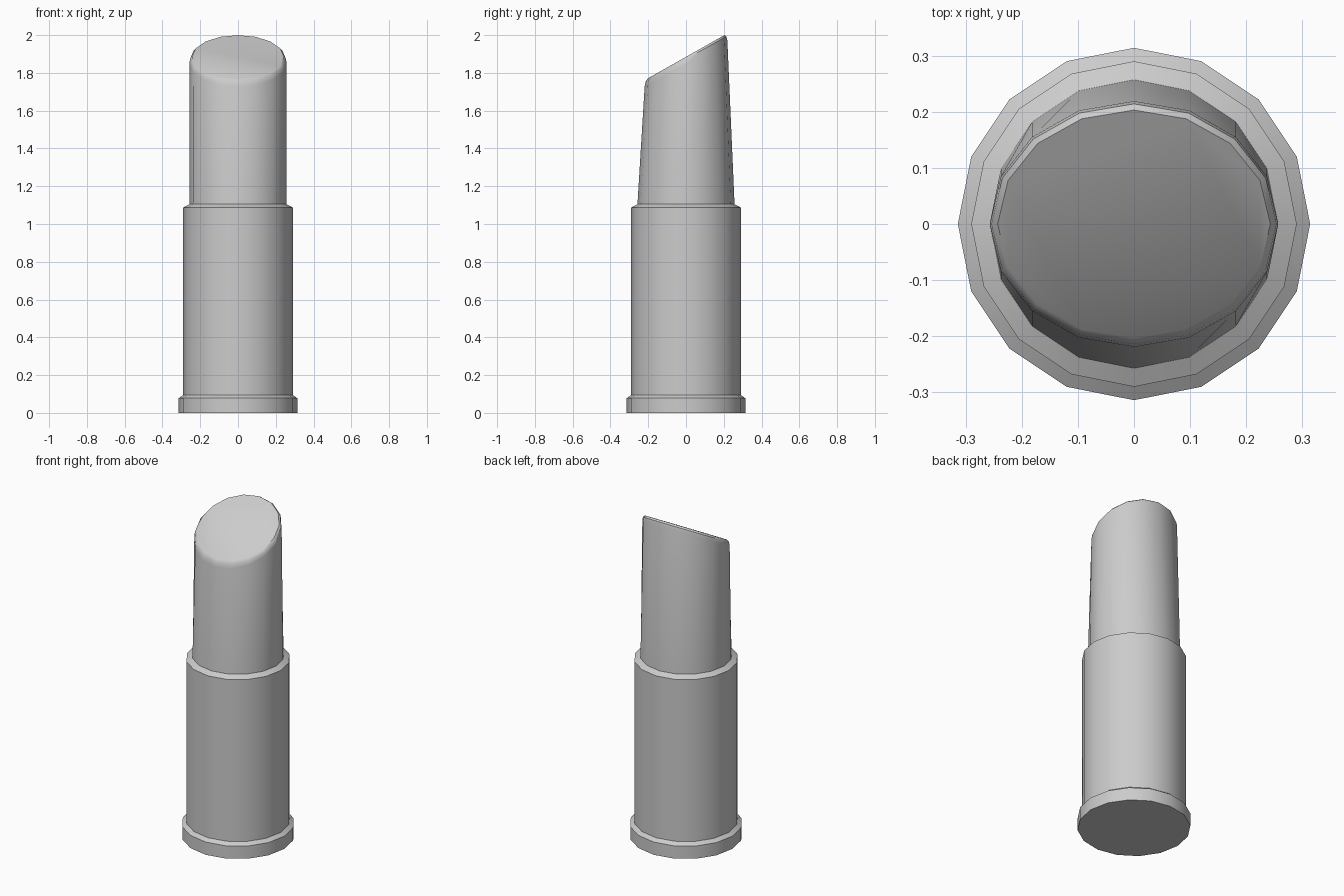
import bpy, bmesh
from math import cos, sin, tau, radians

if "Cube" in bpy.data.objects:
    bpy.data.objects.remove(bpy.data.objects["Cube"])

SIDES = 16


def loft(name, rings, cap_bottom=False, cap_top=False):
    """Skin elliptical rings given as (x radius, y radius, centre z, slope of z along y)."""
    bm = bmesh.new()
    loops = []
    for rx, ry, z, slope in rings:
        loop = []
        for i in range(SIDES):
            a = tau * i / SIDES
            y = ry * sin(a)
            loop.append(bm.verts.new((rx * cos(a), y, z + slope * y)))
        loops.append(loop)
    for lo, hi in zip(loops, loops[1:]):
        for i in range(SIDES):
            j = (i + 1) % SIDES
            bm.faces.new((lo[i], lo[j], hi[j], hi[i]))
    if cap_bottom:
        bm.faces.new(loops[0][::-1])
    if cap_top:
        bm.faces.new(loops[-1])
    mesh = bpy.data.meshes.new(name)
    bm.to_mesh(mesh)
    bm.free()
    ob = bpy.data.objects.new(name, mesh)
    bpy.context.collection.objects.link(ob)
    bpy.ops.object.select_all(action='DESELECT')
    ob.select_set(True)
    bpy.context.view_layer.objects.active = ob
    bpy.ops.object.shade_smooth_by_angle(angle=radians(35))
    return ob


def turned(profile):
    return [(r, r, z, 0) for r, z in profile]


# Foot ring with a chamfered top
loft("base", turned([(0.314, 0), (0.314, 0.078), (0.29, 0.095)]), cap_bottom=True)

# Straight case with a chamfered lip
loft("case", turned([(0.29, 0.095), (0.29, 1.087), (0.257, 1.105)]))

# Colour stick: tapers front to back only, ends in a rounded slanted face
loft("stick", [
    (0.257, 0.257, 1.105, 0),
    (0.257, 0.219, 1.850, 0.56),
    (0.254, 0.214, 1.873, 0.56),
    (0.243, 0.203, 1.885, 0.565),
], cap_top=True)
